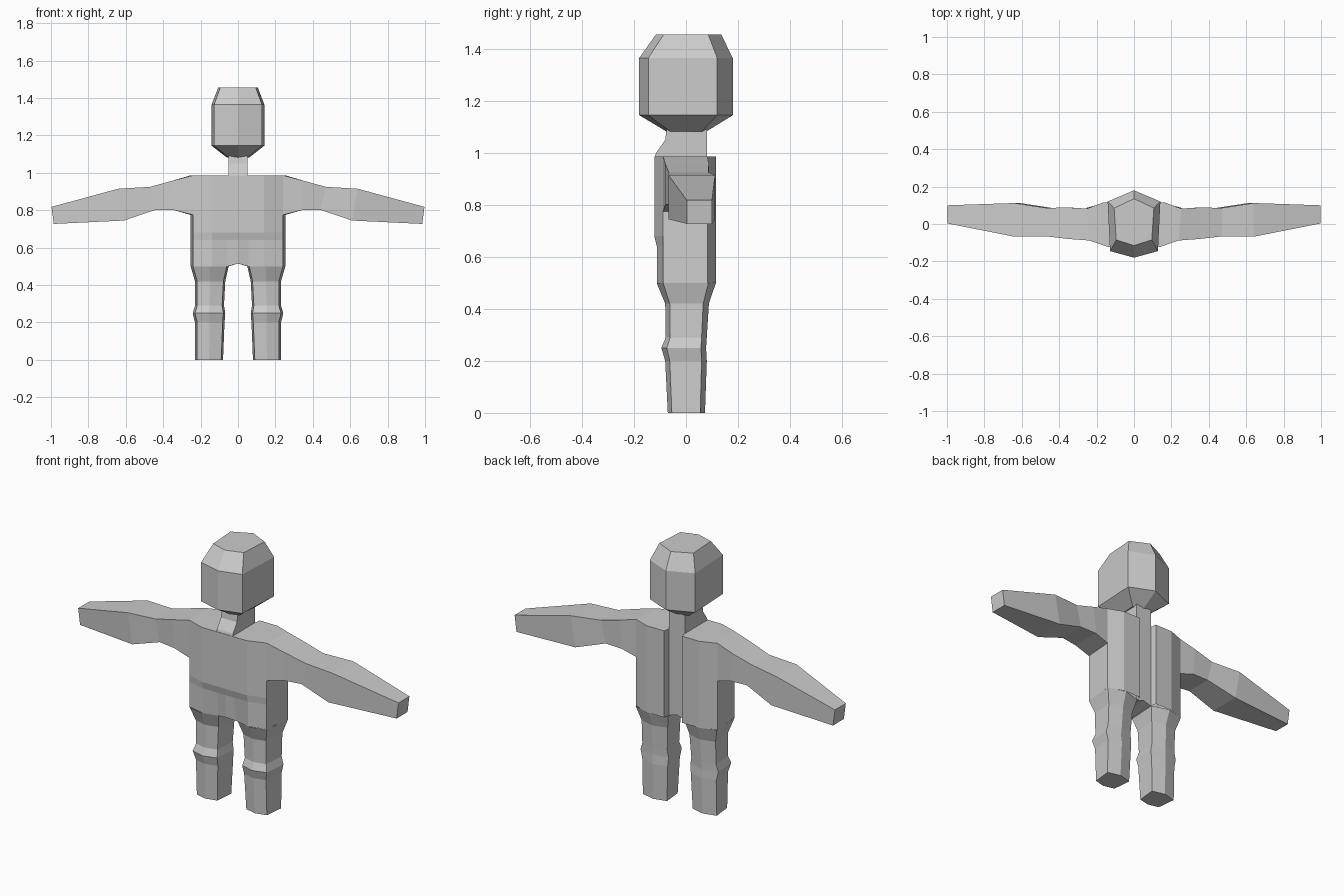
import bpy, bmesh

if "Cube" in bpy.data.objects:
    bpy.data.objects.remove(bpy.data.objects["Cube"])


def loft(name, rings, closed=True, cap_start=False, cap_end=False,
         mirror=False, skip=(), extra=()):
    """Skin rings of 3D points; skip = (ring, side) quads left open, extra = index faces."""
    bm = bmesh.new()
    rows = [[bm.verts.new(p) for p in r] for r in rings]
    n = len(rings[0])
    for i in range(len(rows) - 1):
        for j in range(n if closed else n - 1):
            if (i, j) not in skip:
                k = (j + 1) % n
                bm.faces.new((rows[i][j], rows[i][k], rows[i + 1][k], rows[i + 1][j]))
    if cap_start:
        bm.faces.new(rows[0][::-1])
    if cap_end:
        bm.faces.new(rows[-1])
    for row, ids in extra:
        bm.faces.new([rows[row][j] for j in ids])
    bmesh.ops.recalc_face_normals(bm, faces=bm.faces[:])
    me = bpy.data.meshes.new(name)
    bm.to_mesh(me)
    bm.free()
    ob = bpy.data.objects.new(name, me)
    bpy.context.collection.objects.link(ob)
    if mirror:
        m = ob.modifiers.new("Mirror", 'MIRROR')
        m.use_clip = True
    return ob


# Torso: half outline with a recessed spine, chest slightly proud of the belly
def torso_ring(z, yf, crotch=None):
    zc = crotch or z
    return [(0, yf, zc), (.055, yf + (.02 if crotch else 0), z), (.14, yf, z),
            (.24, -.088, z), (.253, .082, z), (.165, .115, z), (.055, .115, z),
            (.05, .08, z), (0, .08, zc)]


loft("torso", [torso_ring(.5, -.112, .515), torso_ring(.64, -.112),
               torso_ring(.68, -.122), torso_ring(.775, -.122), torso_ring(.987, -.122)],
     closed=False, cap_end=True, mirror=True, skip={(3, 3)}, extra=[(0, (0, 1, 7, 8))])


# Legs: six-sided sections with a knee ridge
def leg_ring(z, xi, xo, yf, yb):
    m = (xi + xo) / 2
    return [(xi + .01, yf * .78, z), (m, yf, z), (xo - .012, yf * .78, z),
            (xo, yb * .75, z), (m, yb, z), (xi, yb * .75, z)]


loft("legs", [leg_ring(*a) for a in (
    (0, .08, .23, -.07, .073), (.2, .072, .23, -.08, .08), (.25, .068, .242, -.095, .077),
    (.29, .075, .23, -.078, .08), (.42, .068, .23, -.08, .088), (.5, .05, .253, -.113, .115))],
    cap_start=True, mirror=True)


# Arms: four-sided sections (x top, x bottom, z top, z bottom, y front, y back)
def arm_ring(xt, xb, zt, zb, yf, yb):
    return [(xt, yf, zt), (xt, yb, zt), (xb, yb, zb), (xb, yf, zb)]


shoulder = [(.24, -.088, .987), (.253, .082, .987), (.253, .082, .775), (.24, -.088, .775)]
loft("arms", [shoulder] + [arm_ring(*a) for a in (
    (.35, .34, .958, .8, -.08, .088), (.47, .44, .925, .802, -.066, .086),
    (.64, .61, .915, .745, -.068, .112), (.997, .985, .818, .727, .003, .1))],
    cap_end=True, mirror=True)

# Neck: sloped front
loft("neck", [[(-.05, yf, z), (.05, yf, z), (.05, .08, z), (-.05, .08, z)]
              for z, yf in ((.985, -.12), (1.0, -.115), (1.05, -.08), (1.09, -.075))])


# Head: hexagonal block, tapered at top and bottom
def head_ring(z, xf, xb, yf, yfs, ybs, yb):
    return [(0, yf, z), (xf, yfs, z), (xb, ybs, z), (0, yb, z), (-xb, ybs, z), (-xf, yfs, z)]


loft("head", [head_ring(*a) for a in (
    (1.082, .05, .06, -.075, -.06, .06, .078), (1.145, .128, .141, -.18, -.145, .12, .18),
    (1.365, .128, .141, -.18, -.145, .12, .18), (1.456, .095, .106, -.115, -.085, .085, .135))],
    cap_start=True, cap_end=True)
